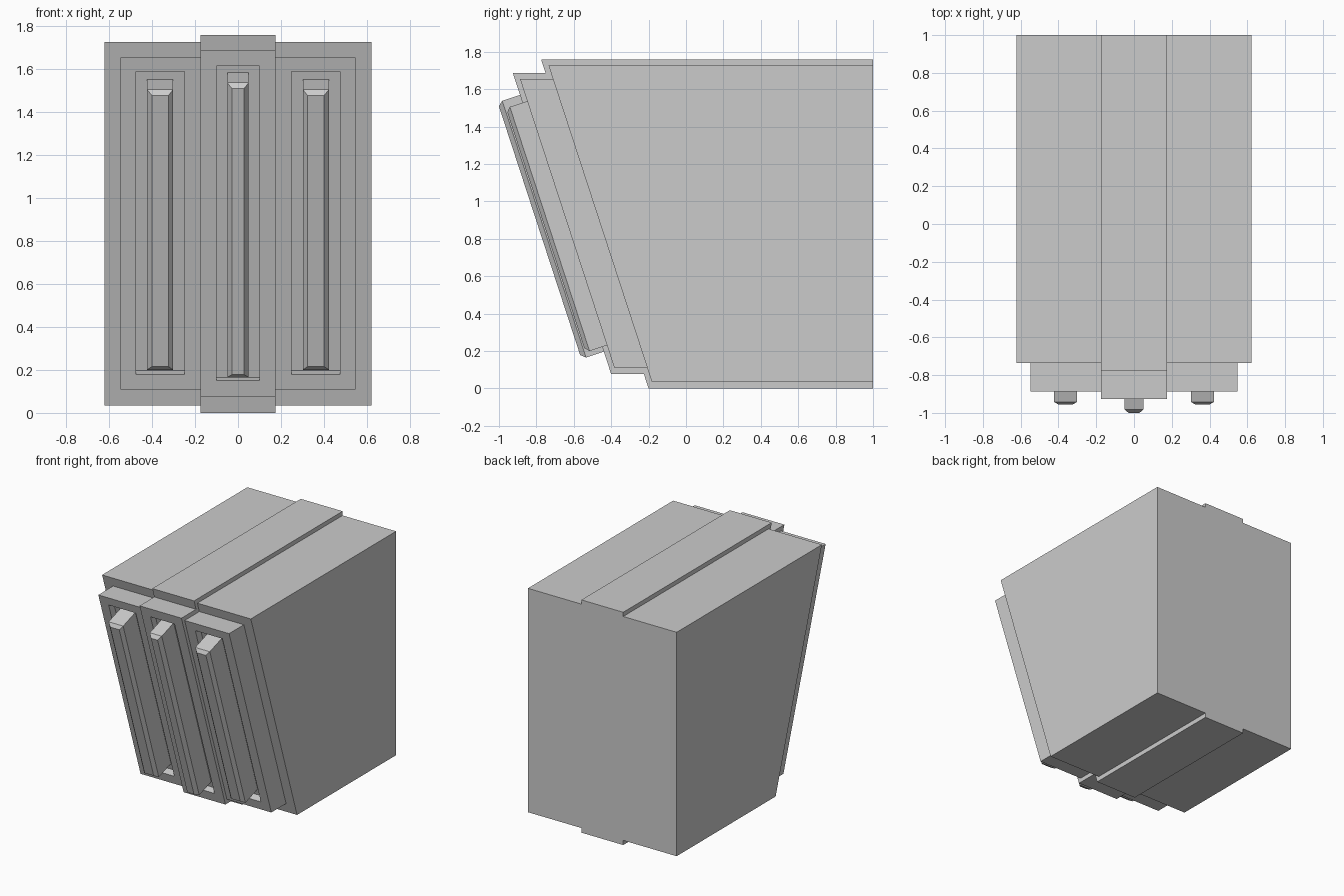
import bpy, bmesh
from mathutils import Vector

if "Cube" in bpy.data.objects:
    bpy.data.objects.remove(bpy.data.objects["Cube"])

SLOPE = 0.3265                                  # forward lean of the front, dy/dz
UP = Vector((0, -SLOPE, 1)).normalized()        # up along the leaning face
OUT = Vector((0, -1, -SLOPE)).normalized()      # outward from the leaning face


def make_object(name, bm):
    bmesh.ops.recalc_face_normals(bm, faces=bm.faces)
    mesh = bpy.data.meshes.new(name)
    bm.to_mesh(mesh)
    bm.free()
    ob = bpy.data.objects.new(name, mesh)
    bpy.context.collection.objects.link(ob)
    return ob


def loft(name, rings):
    """Closed solid through a list of equal-length point rings."""
    bm = bmesh.new()
    vr = [[bm.verts.new(p) for p in r] for r in rings]
    for a, b in zip(vr, vr[1:]):
        for i in range(len(a)):
            j = (i + 1) % len(a)
            bm.faces.new((a[i], a[j], b[j], b[i]))
    bm.faces.new(vr[0])
    bm.faces.new(vr[-1])
    return make_object(name, bm)


def block(name, x0, x1, z0, z1, front, back):
    """Level-topped block; front/back give (y at z=0, lean)."""
    prof = [(front[0] - front[1] * z0, z0), (back[0] - back[1] * z0, z0),
            (back[0] - back[1] * z1, z1), (front[0] - front[1] * z1, z1)]
    return loft(name, [[(x, y, z) for y, z in prof] for x in (x0, x1)])


def face_ring(y0, cx, half, u0, u1, n):
    """Rectangle parallel to the leaning face, n out from it."""
    base = Vector((cx, y0, 0)) + OUT * n
    return [base + Vector((sx * half, 0, 0)) + UP * u
            for sx, u in ((-1, u0), (1, u0), (1, u1), (-1, u1))]


def column(name, x0, x1, body_z, body_y, px0, px1, panel_z, panel_y,
           cx, slot, bar):
    # main body column
    block(name + "_body", x0, x1, *body_z, (body_y, SLOPE), (1, 0))
    # raised front panel with a recessed slot
    panel = block(name + "_front_panel", px0, px1, *panel_z,
                  (panel_y, SLOPE), (body_y, SLOPE))
    half, u0, u1, depth = slot
    cutter = loft(name + "_slot_cutter",
                  [face_ring(panel_y, cx, half, u0, u1, n) for n in (-depth, 0.1)])
    cutter.hide_render = True
    mod = panel.modifiers.new("slot", 'BOOLEAN')
    mod.operation, mod.solver, mod.object = 'DIFFERENCE', 'EXACT', cutter
    bpy.context.view_layer.objects.active = panel
    bpy.ops.object.modifier_apply(modifier=mod.name)
    bpy.data.objects.remove(cutter)
    # chamfered bar standing in the slot
    half, u0, u1, n0, n1, c = bar
    loft(name + "_bar", [face_ring(panel_y, cx, half, u0, u1, -depth),
                         face_ring(panel_y, cx, half, u0, u1, n0),
                         face_ring(panel_y, cx, half - c, u0 + c, u1 - c, n1)])


column("center", -0.175, 0.175, (0, 1.76), -0.2, -0.175, 0.175,
       (0.077, 1.687), -0.375, 0,
       (0.1, 0.158, 1.698, 0.05), (0.05, 0.207, 1.651, 0.1, 0.126, 0.022))

for side, s in (("left", -1), ("right", 1)):
    xs = sorted((s * 0.175, s * 0.622))
    ps = sorted((s * 0.175, s * 0.547))
    column(side, *xs, (0.035, 1.728), -0.171, *ps, (0.11, 1.655), -0.347,
           s * 0.3625, (0.113, 0.189, 1.672, 0.055),
           (0.061, 0.243, 1.616, 0.098, 0.12, 0.023))
